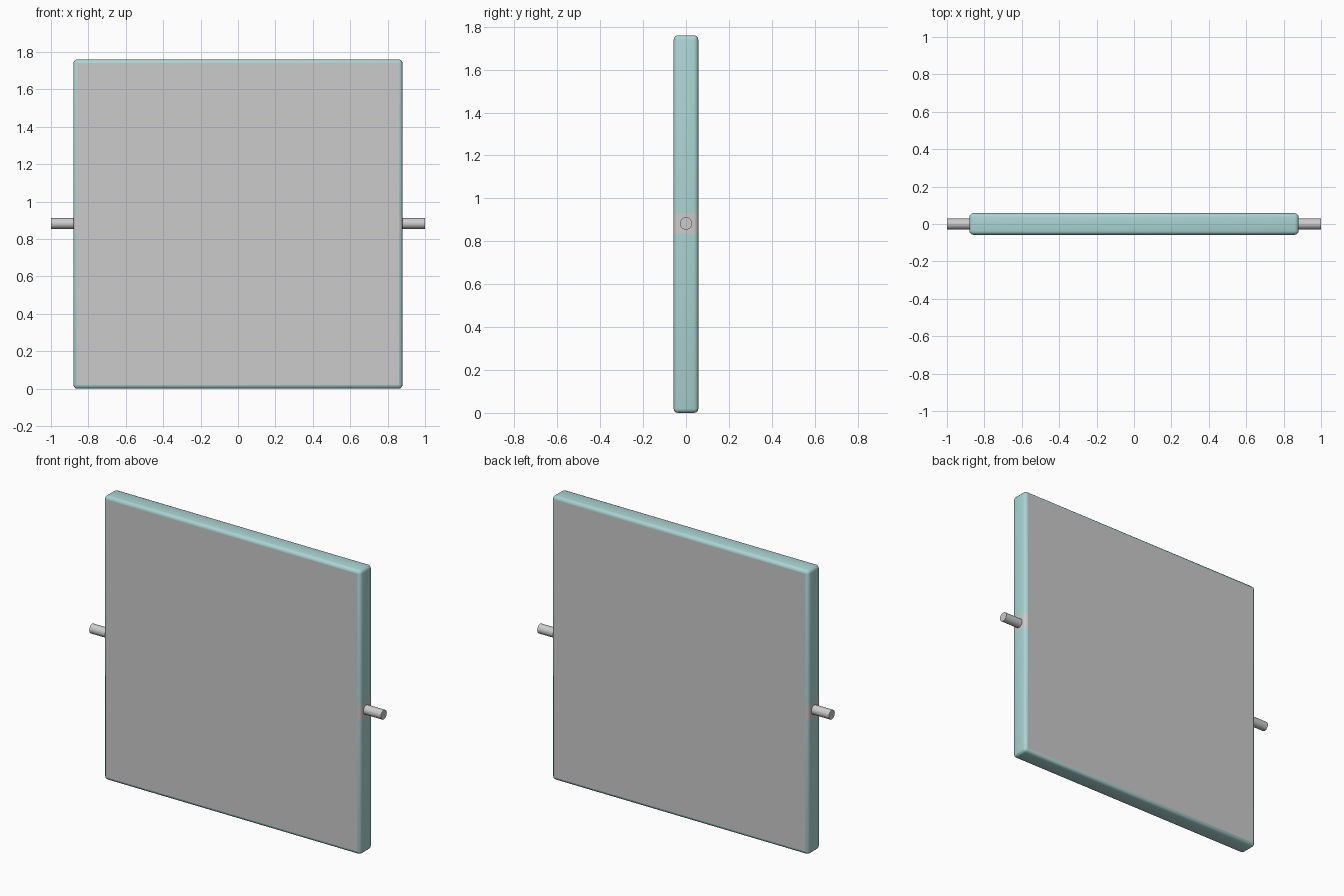
import bpy, bmesh, math
from mathutils import Vector, Matrix

if "Cube" in bpy.data.objects:
    bpy.data.objects.remove(bpy.data.objects["Cube"])

W, D, H = 1.76, 0.115, 1.76
MID = H / 2 + 0.003
BAND = 0.048
BEVEL = 0.02


def finish(name, bm, material=None):
    me = bpy.data.meshes.new(name)
    bm.to_mesh(me)
    bm.free()
    ob = bpy.data.objects.new(name, me)
    bpy.context.collection.objects.link(ob)
    if material:
        me.materials.append(material)
    bpy.ops.object.select_all(action='DESELECT')
    ob.select_set(True)
    bpy.context.view_layer.objects.active = ob
    bpy.ops.object.shade_smooth_by_angle(angle=math.radians(40))
    return ob


def part_of(face):
    # Sort faces of the rounded slab into panel, side mount and rim
    c, n = face.calc_center_median(), face.normal
    if abs(n.y) > 0.99:
        return "panel"
    if abs(c.x) > W / 2 - BEVEL - 0.001 and abs(c.z - MID) < BAND:
        return "mount"
    return "rim"


def slab(part):
    bm = bmesh.new()
    bmesh.ops.create_cube(bm, size=1, matrix=Matrix.Translation((0, 0, H / 2))
                          @ Matrix.Diagonal((W, D, H, 1)))
    bmesh.ops.bevel(bm, geom=bm.edges[:], offset=BEVEL, segments=3, profile=0.5,
                    affect='EDGES', clamp_overlap=True)
    for z in (MID - BAND, MID + BAND):
        bmesh.ops.bisect_plane(bm, geom=bm.verts[:] + bm.edges[:] + bm.faces[:],
                               plane_co=Vector((0, 0, z)), plane_no=Vector((0, 0, 1)))
    bm.normal_update()
    bmesh.ops.delete(bm, geom=[f for f in bm.faces if part_of(f) != part], context='FACES')
    return bm


# Rounded slab: teal rim, grey front and back faces, grey mounts at the pivots
teal = bpy.data.materials.new("teal_rim")
teal.diffuse_color = (0.40, 0.66, 0.65, 1)
teal.use_nodes = True
teal.node_tree.nodes["Principled BSDF"].inputs["Base Color"].default_value = teal.diffuse_color
finish("teal_rim", slab("rim"), teal)
finish("grey_panel_faces", slab("panel"))
finish("pivot_mounts", slab("mount"))

# Pivot pins on both sides
for side, label in ((-1, "left"), (1, "right")):
    bm = bmesh.new()
    x0, x1 = W / 2 - 0.01, 1.0
    bmesh.ops.create_cone(bm, cap_ends=True, segments=16, radius1=0.029, radius2=0.029,
                          depth=x1 - x0,
                          matrix=Matrix.Translation((side * (x0 + x1) / 2, 0, MID))
                          @ Matrix.Rotation(math.pi / 2, 4, 'Y'))
    finish(label + "_pivot_pin", bm)
